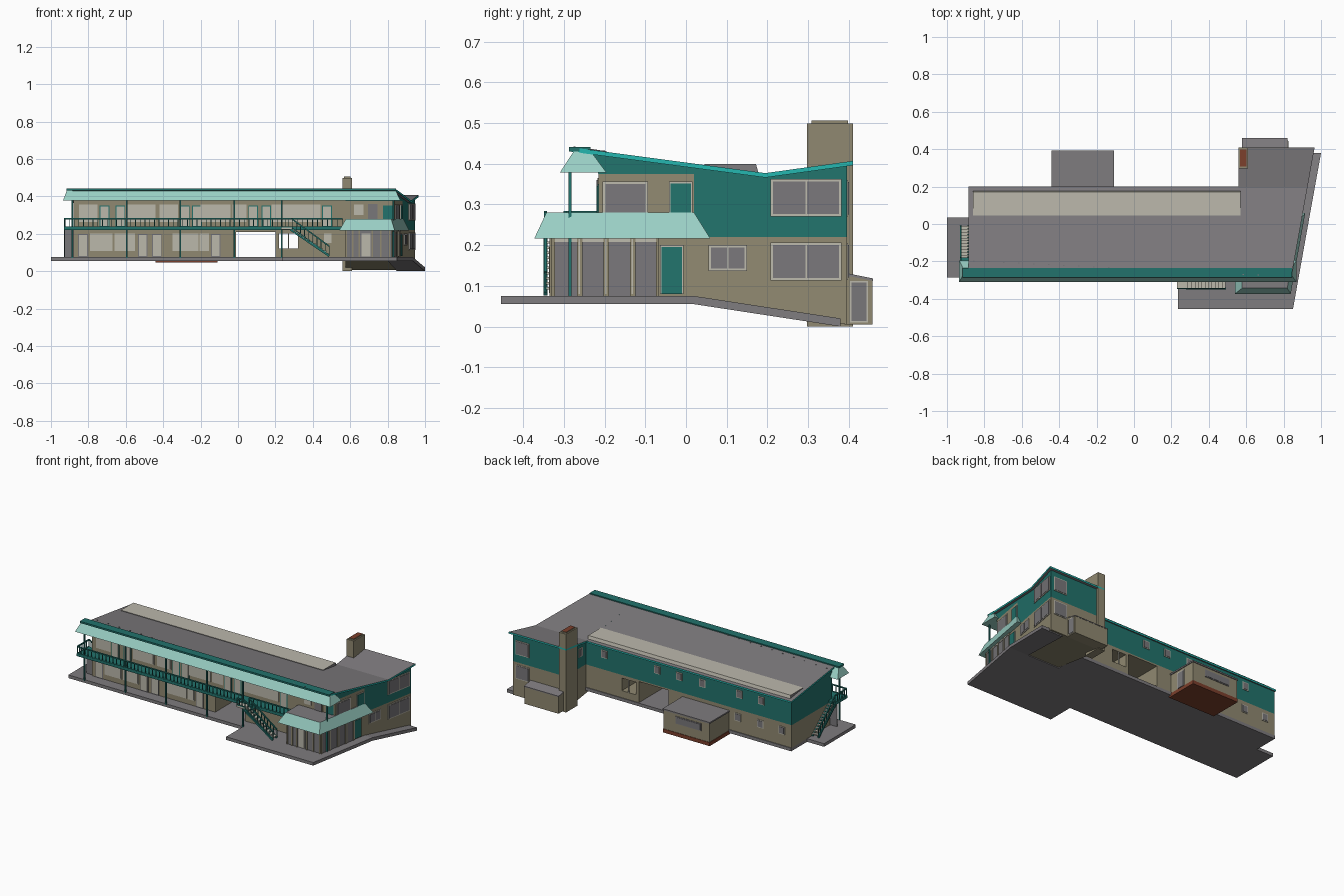
import bpy
import bmesh
from mathutils import Vector

default_cube = bpy.data.objects.get("Cube")
if default_cube:
    bpy.data.objects.remove(default_cube, do_unlink=True)


def material(name, *rgb):
    mat = bpy.data.materials.new(name)
    mat.use_nodes = True
    mat.diffuse_color = (*rgb, 1)
    mat.node_tree.nodes["Principled BSDF"].inputs["Base Color"].default_value = (*rgb, 1)
    return mat


gray = material("roof gray", .21, .2, .21)
teal = material("dark teal", .016, .17, .15)
bright = material("bright teal", .018, .46, .42)
mint = material("mint", .32, .62, .55)
tan = material("tan stucco", .28, .25, .165)
beige = material("pale beige", .5, .48, .41)
glass = material("window gray", .19, .185, .195)
brick = material("brick red", .2, .05, .025)


# A solid is a pair of matching end loops
def build(name, solids, mats, rule=None):
    mats = mats if isinstance(mats, list) else [mats]
    bm = bmesh.new()
    for start, end in solids:
        a = [bm.verts.new(p) for p in start]
        b = [bm.verts.new(p) for p in end]
        bm.faces.new(a[::-1])
        bm.faces.new(b)
        for i in range(len(a)):
            j = (i + 1) % len(a)
            bm.faces.new((a[i], a[j], b[j], b[i]))
    bmesh.ops.recalc_face_normals(bm, faces=bm.faces)
    bm.normal_update()
    if rule:
        for face in bm.faces:
            face.material_index = rule(face.normal)
    mesh = bpy.data.meshes.new(name)
    bm.to_mesh(mesh)
    bm.free()
    for mat in mats:
        mesh.materials.append(mat)
    obj = bpy.data.objects.new(name, mesh)
    bpy.context.collection.objects.link(obj)
    return obj


def slab(outline, low, high):
    return [(x, y, low) for x, y in outline], [(x, y, high) for x, y in outline]


def box(x0, x1, y0, y1, z0, z1):
    return slab([(x0, y0), (x1, y0), (x1, y1), (x0, y1)], z0, z1)


def prism(profile, left, right):
    ends = [e if callable(e) else (lambda y, e=e: e) for e in (left, right)]
    return tuple([(end(y), y, z) for y, z in profile] for end in ends)


def bar(p, q, size=.005):
    p, q = Vector(p), Vector(q)
    along = (q - p).normalized()
    side = along.cross(Vector((0, 0, 1)) if abs(along.z) < .9 else Vector((1, 0, 0))).normalized()
    up = side.cross(along)
    corners = [(side * i + up * j) * size / 2 for i, j in ((-1, -1), (1, -1), (1, 1), (-1, 1))]
    return [p + c for c in corners], [q + c for c in corners]


# The east wall runs at a slant
def wall(y, out=0):
    return .875 + .18 * y + out


def east(y0, y1, z0, z1, out=.004):
    rect = [(y0, z0), (y1, z0), (y1, z1), (y0, z1)]
    return prism(rect, lambda y: wall(y, -.004), lambda y: wall(y, out))


def east_window(name, y0, y1, z0, z1):
    mid = (y0 + y1) / 2
    build(name + "_frame", [east(y0, y1, z0, z1)], beige)
    build(name + "_panes", [east(y0 + .006, mid - .002, z0 + .006, z1 - .006, .006),
                            east(mid + .002, y1 - .006, z0 + .006, z1 - .006, .006)], glass)


def face_window(name, x0, x1, y, z0, z1, frame, pane, rim=.005):
    build(name + "_frame", [box(x0, x1, y - .003, y + .003, z0, z1)], frame)
    build(name + "_pane", [box(x0 + rim, x1 - rim, y - .005, y + .005, z0 + rim, z1 - rim)], pane)


# Ground slab and ramp
build("ground_slab", [slab([(-1, -.285), (.235, -.285), (.235, -.455), (.85, -.455), (.935, .02),
                            (.575, .02), (.575, .195), (-.88, .195), (-.88, .035), (-1, .035)],
                           .055, .075)], gray)
build("side_ramp", [([(.8, .02, .055), (.935, .02, .055), (.935, .02, .075), (.8, .02, .075)],
                     [(.85, .38, 0), (1, .38, 0), (1, .38, .02), (.85, .38, .02)])], gray)

# Main wing walls with open passage and see-through window bay
front, back = -.215, .19
build("lower_walls", [box(-.88, -.01, front, back, .06, .22),
                      box(.2, .22, front, back, .06, .22), box(.32, .575, front, back, .06, .22),
                      box(.22, .32, front, back, .06, .12), box(.22, .32, front, back, .2, .22),
                      box(-.01, .2, front, back, .21, .22)], tan)
build("upper_walls", [prism([(front, .22), (back, .22), (back, .37), (front, .425)], -.88, .575)],
      [teal, tan], lambda n: 1 if n.y < -.5 else 0)
build("bay_posts", [box(.268, .274, y - .003, y + .003, .12, .2) for y in (front, back)], beige)

# East wing walls
build("east_lower_walls", [prism([(front, .06), (.02, .06), (.395, .005), (.395, .22), (.02, .22),
                                  (.02, .375), (front, .375)], .575, wall)], tan)
build("east_upper_walls", [prism([(.02, .22), (.395, .22), (.395, .398), (.195, .37), (-.24, .43),
                                  (front, .375), (.02, .375)], .575, wall)], teal)

# Butterfly roof
def edge_rule(n):
    return 0 if abs(n.z) > .8 else 1 if n.y < -.5 else 2


build("main_roof", [prism([(-.285, .43), (.2, .365), (.2, .376), (-.285, .441)], -.885, .56)],
      [gray, teal, bright], edge_rule)
build("east_roof", [prism([(-.285, .43), (.195, .366), (.41, .396), (.41, .407), (.195, .377),
                           (-.285, .441)], .56, lambda y: wall(y, .017))],
      [gray, teal, bright], edge_rule)
build("roof_wedge", [prism([(.045, .39), (.18, .37), (.172, .399), (.045, .4)], -.86, .57)],
      [gray, beige], lambda n: 1 if n.z > .7 or n.y > .7 else 0)
build("roof_vents", [box(x, x + .008, y, y + .005, .42, .443 - .135 * (y + .285))
                     for x, y in [(-.86 + .08 * i, -.2 - .004 * i) for i in range(20)]], glass)

# Sloped front eave
build("front_eave", [([(-.935, -.31, .378), (.868, -.31, .378), (.868, -.195, .378), (-.935, -.195, .378)],
                      [(-.915, -.275, .432), (.843, -.275, .432), (.843, -.235, .432), (-.915, -.235, .432)])],
      mint)
build("eave_trim", [box(-.917, .845, -.287, -.235, .43, .441)], teal)

# Balcony deck, posts and railing
build("balcony_deck", [box(-.93, .58, -.3, front, .22, .236),
                       box(-.93, -.88, front, -.18, .22, .236)], teal)
build("porch_posts", [bar((x, -.285, .07), (x, -.285, .385), .008)
                      for x in (-.885, -.595, -.31, -.02, .235, .83)], teal)


def railing(name, p, q, count, foot=.005):
    p, q = Vector(p), Vector(q)
    top, low = Vector((0, 0, .048)), Vector((0, 0, foot))
    parts = [bar(p + top, q + top, .007), bar(p + low, q + low)]
    for i in range(count + 1):
        s = p.lerp(q, i / count)
        parts.append(bar(s + low, s + top, .004))
    build(name, parts, teal)


railing("balcony_rail", (-.927, -.297, .232), (.235, -.297, .232), 46)
railing("balcony_rail_east", (.29, -.297, .232), (.56, -.297, .232), 10)
railing("balcony_rail_west", (-.927, -.297, .232), (-.927, -.18, .232), 5)

# Front stair
steps = 11
build("front_stair_landing", [box(.23, .29, -.345, -.3, .222, .234)], beige)
build("front_stair_treads", [box(.29 + .018 * i, .31 + .018 * i, -.343, -.307,
                                 .216 - .0125 * i, .222 - .0125 * i) for i in range(steps)], beige)
for side, y in (("outer", -.345), ("inner", -.305)):
    railing("front_stair_rail_" + side, (.29, y, .23), (.488, y, .085), 9, 0)
    build("front_stair_stringer_" + side, [bar((.28, y, .222), (.488, y, .08), .01)], teal)
railing("landing_rail", (.233, -.345, .232), (.29, -.345, .232), 3)

# West stair with screen wall
build("west_stair_treads", [box(-.922, -.882, -.185 + .0155 * i, -.167 + .0155 * i,
                                .214 - .0128 * i, .22 - .0128 * i) for i in range(steps)], beige)
railing("west_stair_rail", (-.927, -.18, .232), (-.927, -.012, .08), 8, 0)
build("west_stair_stringers", [bar((x, -.185, .222), (x, -.012, .075), .01) for x in (-.926, -.884)], teal)
build("west_screen", [box(-.928, -.87, -.205, -.198, .075, .22)], glass)

# Front doors and windows
for i, (x0, x1) in enumerate([(-.85, -.75), (-.59, -.44), (-.42, -.32), (-.2, -.04), (-.03, .045),
                              (.18, .44)]):
    face_window(f"upper_window_{i}", x0, x1, front, .262, .355, beige, beige)
for i, x in enumerate((-.74, -.655, -.31, -.245, .055, .125, .45, .775)):
    face_window(f"upper_door_{i}", x, x + .052, front, .236, .35, teal, beige if x < .7 else teal)
face_window("east_bay_window", .62, .67, front, .3, .355, beige, beige)
face_window("east_bay_opening", .69, .75, front, .27, .365, tan, glass)
for i, (x0, x1) in enumerate([(-.79, -.67), (-.66, -.55), (-.35, -.21), (-.205, -.155)]):
    face_window(f"lower_window_{i}", x0, x1, front, .108, .2, beige, beige)
face_window("stair_window", .46, .5, front, .15, .2, beige, beige)
for i, x in enumerate((-.855, -.535, -.46, -.145)):
    face_window(f"lower_door_{i}", x, x + .052, front, .076, .198, glass, beige)

# Glazed lobby with posts and hipped canopy
build("lobby_glass", [prism([(-.33, .075), (-.068, .075), (-.068, .225), (-.33, .225)],
                            .578, lambda y: wall(y, .003))], glass)
build("lobby_side_posts", [east(y, y + .008, .075, .22, .007)
                           for y in (-.33, -.268, -.262, -.203, -.197, -.138, -.132, -.074)], tan)
build("lobby_side_trim", [east(y, y + .004, .08, .215, .009) for y in (-.264, -.199, -.134)]
      + [east(-.33, -.068, .208, .216, .006)], beige)
build("lobby_front_posts", [box(x, x + .008, -.335, -.325, .075, .22)
                            for x in (.576, .61, .645, .715, .76, .806)], tan)
face_window("lobby_door", .66, .708, -.331, .078, .2, beige, beige)


def canopy_loop(x, y, out, end, z):
    return [(x, y, z), (wall(y, out), y, z), (wall(end, out), end, z),
            (.8, end, z), (.8, -.2, z), (x, -.2, z)]


build("lobby_canopy", [(canopy_loop(.54, -.373, .03, .06, .216), canopy_loop(.578, -.343, .006, .02, .28))],
      [mint, gray], lambda n: 1 if n.z > .95 else 0)

# East side openings
east_window("east_upper_window", .208, .382, .27, .362)
east_window("east_lower_window", .208, .382, .113, .206)
east_window("east_small_window", .055, .15, .137, .2)
build("east_balcony_window_frame", [east(-.205, -.093, .28, .357)], beige)
build("east_balcony_window_pane", [east(-.198, -.1, .28, .35, .006)], glass)
for name, y, z in (("east_lower_door", -.064, .08), ("east_upper_door", -.042, .275)):
    top = z + .12 if z < .2 else .356
    build(name + "_frame", [east(y, y + .058, z, top)], beige)
    build(name, [east(y + .004, y + .054, z, top - .004, .006)], teal)

# Rear windows
for i, x in enumerate((.445, .07, -.085, -.25, -.51, -.665)):
    face_window(f"rear_upper_window_{i}", x - .022, x + .022, back, .295, .345, beige, glass)
for i, x in enumerate((-.5, -.66, -.81)):
    face_window(f"rear_lower_window_{i}", x - .022, x + .022, back, .145, .195, beige, glass)
for name, z in (("rear_east_upper_window", .27), ("rear_east_lower_window", .115)):
    face_window(name, .83, .925, .395, z, z + .09, beige, glass)
build("wing_side_window", [box(.571, .58, .225, .265, .29, .345)], beige)
build("wing_side_pane", [box(.569, .58, .231, .259, .296, .339)], glass)

# Chimney
build("chimney", [box(.56, .61, .297, .41, 0, .499)], tan)
build("chimney_flue", [box(.568, .602, .308, .398, .49, .506)], [tan, brick],
      lambda n: 1 if n.z > .5 else 0)

# Rear store room with sloped roof
build("store_room", [prism([(.39, .005), (.458, .005), (.458, .114), (.39, .127)], .58, .82)], tan)
build("store_roof", [prism([(.39, .126), (.46, .112), (.46, .118), (.39, .132)], .578, .822)], gray)
build("store_door_frame", [box(.815, .823, .403, .447, .01, .112)], beige)
build("store_door", [box(.815, .825, .406, .444, .014, .108)], glass)

# Rear annex with brick base
build("annex_walls", [box(-.437, -.113, .18, .387, .06, .19)], tan)
build("annex_base", [box(-.44, -.11, .18, .39, .045, .068)], brick)
build("annex_roof", [box(-.442, -.108, .18, .392, .188, .197)], gray)
face_window("annex_window", -.38, -.2, .387, .125, .172, gray, glass)
build("annex_door_frame", [box(-.118, -.11, .25, .31, .07, .175)], beige)
build("annex_door", [box(-.118, -.108, .256, .304, .07, .169)], glass)
